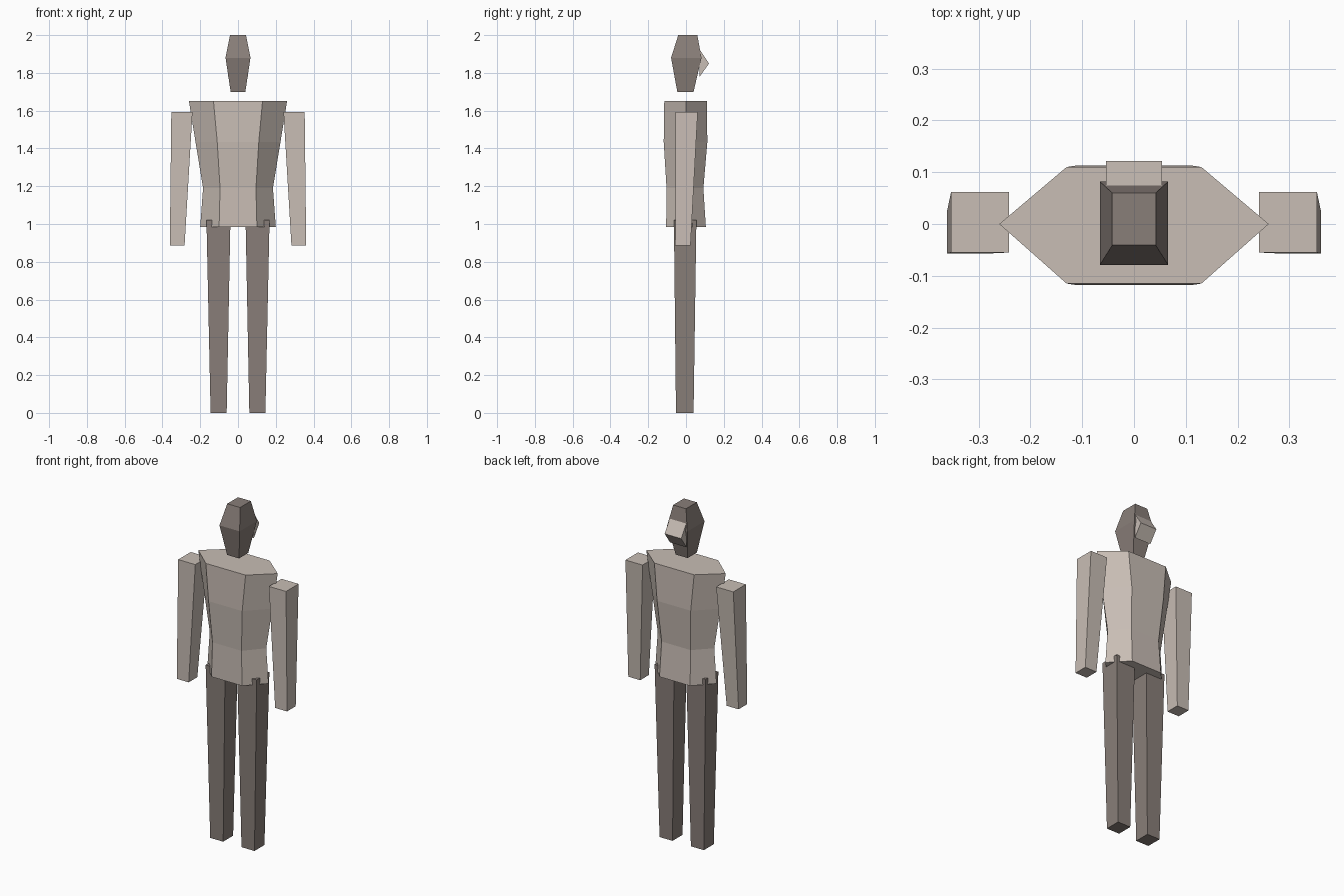
import bpy, bmesh

cube = bpy.data.objects.get("Cube")
if cube:
    bpy.data.objects.remove(cube, do_unlink=True)


def material(name, rgb):
    m = bpy.data.materials.new(name)
    m.use_nodes = True
    m.diffuse_color = (*rgb, 1)
    m.node_tree.nodes["Principled BSDF"].inputs["Base Color"].default_value = (*rgb, 1)
    return m


light = material("light warm grey", (0.58, 0.51, 0.46))
dark = material("dark warm grey", (0.25, 0.21, 0.19))


def loft(name, rings, mat):
    """Skin a stack of equal-sized point rings and cap both ends."""
    bm = bmesh.new()
    loops = [[bm.verts.new(p) for p in ring] for ring in rings]
    for a, b in zip(loops, loops[1:]):
        for i in range(len(a)):
            j = (i + 1) % len(a)
            bm.faces.new((a[i], a[j], b[j], b[i]))
    bm.faces.new(loops[0][::-1])
    bm.faces.new(loops[-1])
    bmesh.ops.recalc_face_normals(bm, faces=bm.faces)
    mesh = bpy.data.meshes.new(name)
    bm.to_mesh(mesh)
    bm.free()
    mesh.materials.append(mat)
    obj = bpy.data.objects.new(name, mesh)
    bpy.context.collection.objects.link(obj)
    return obj


def rect(x0, x1, y0, y1, z):
    return [(x0, y0, z), (x1, y0, z), (x1, y1, z), (x0, y1, z)]


def hexagon(w, m, y0, y1, z):
    return [(-w, 0, z), (-m, y0, z), (m, y0, z), (w, 0, z), (m, y1, z), (-m, y1, z)]


# Torso: hexagonal, pinched at the waist
loft("torso", [hexagon(0.20, 0.10, -0.105, 0.105, 0.985),
               hexagon(0.185, 0.095, -0.103, 0.092, 1.19),
               hexagon(0.225, 0.11, -0.118, 0.113, 1.435),
               hexagon(0.26, 0.13, -0.115, 0.11, 1.652)], light)

# Limbs: tapered boxes, one per side
for side, s in (("left", 1), ("right", -1)):
    loft(side + "_arm", [rect(s * 0.283, s * 0.361, -0.057, 0.024, 0.885),
                         rect(s * 0.241, s * 0.353, -0.055, 0.062, 1.592)], light)
    loft(side + "_leg", [rect(s * 0.06, s * 0.145, -0.053, 0.04, 0),
                         rect(s * 0.04, s * 0.167, -0.064, 0.055, 1.022)], dark)

# Head: widest at the middle
loft("head", [rect(-0.039, 0.039, -0.046, 0.04, 1.70),
              rect(-0.066, 0.066, -0.079, 0.082, 1.88),
              rect(-0.042, 0.042, -0.041, 0.06, 2.0)], dark)

# Wedge: triangular prism on the head
loft("head_wedge", [[(x, 0.072, 1.78), (x, 0.122, 1.85), (x, 0.072, 1.925)]
                    for x in (-0.054, 0.054)], light)
